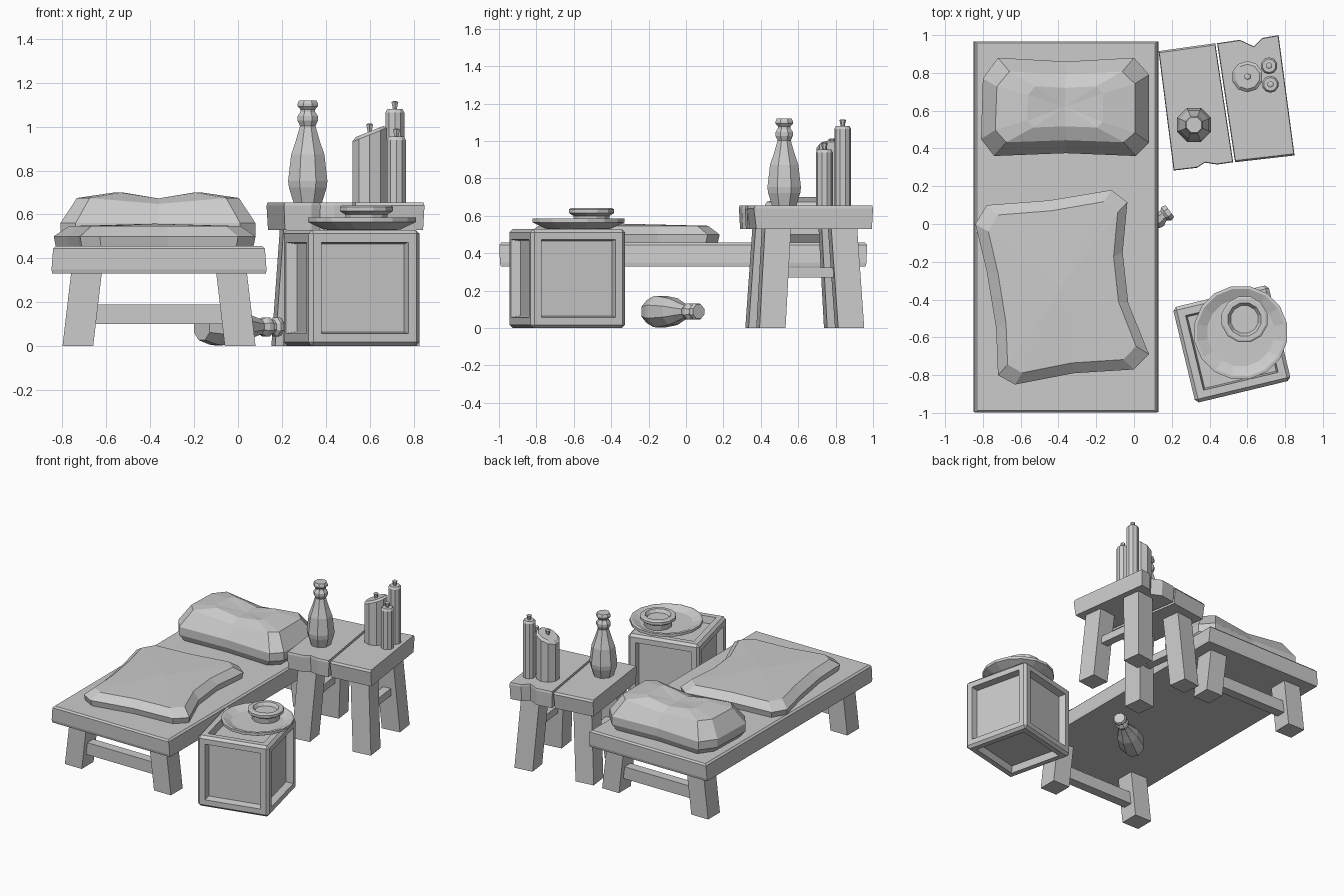
import bpy, bmesh, math
from mathutils import Vector, Matrix

if "Cube" in bpy.data.objects:
    bpy.data.objects.remove(bpy.data.objects["Cube"])


def finish(name, bm, mat=None):
    bmesh.ops.recalc_face_normals(bm, faces=bm.faces)
    me = bpy.data.meshes.new(name)
    bm.to_mesh(me)
    bm.free()
    ob = bpy.data.objects.new(name, me)
    bpy.context.collection.objects.link(ob)
    if mat:
        ob.matrix_world = mat
    return ob


def loft(name, rings, mat=None, peak=None):
    """Skin a stack of equal-length rings; cap flat, or fan the top to a peak."""
    bm = bmesh.new()
    rs = [[bm.verts.new(p) for p in r] for r in rings]
    n = len(rs[0])
    for a, b in zip(rs, rs[1:]):
        for i in range(n):
            j = (i + 1) % n
            bm.faces.new((a[i], a[j], b[j], b[i]))
    bm.faces.new(rs[0])
    if peak:
        c = bm.verts.new(peak)
        for i in range(n):
            bm.faces.new((rs[-1][i], rs[-1][(i + 1) % n], c))
    else:
        bm.faces.new(rs[-1])
    return finish(name, bm, mat)


def rect(c, sx, sy):
    return [(c[0] + i * sx / 2, c[1] + j * sy / 2, c[2])
            for i, j in ((-1, -1), (1, -1), (1, 1), (-1, 1))]


def beam(name, lo, hi, size, top=None, mat=None):
    return loft(name, [rect(lo, *size), rect(hi, *(top or size))], mat)


def lathe(name, prof, n, mat, slant=0):
    """Turned shape; slant tilts the last rings along x."""
    rings = []
    for k, (r, z) in enumerate(prof):
        s = slant if k >= len(prof) - 2 else 0
        rings.append([(r * math.cos(2 * math.pi * (i + .5) / n),
                       r * math.sin(2 * math.pi * (i + .5) / n),
                       z + s * r * math.cos(2 * math.pi * (i + .5) / n)) for i in range(n)])
    return loft(name, rings, mat)


def cushion(name, outline, levels, peak_z):
    """outline: (x, y, sag); levels: (scale x, scale y, z, sag factor)."""
    cx = (min(p[0] for p in outline) + max(p[0] for p in outline)) / 2
    cy = (min(p[1] for p in outline) + max(p[1] for p in outline)) / 2
    rings = [[(cx + (x - cx) * sx, cy + (y - cy) * sy, z - d * f) for x, y, d in outline]
             for sx, sy, z, f in levels]
    return loft(name, rings, peak=(cx, cy, peak_z))


T = Matrix.Translation

# Bed: slab, splayed legs, end stretchers
loft("bed_slab", [rect((-.36, -.015, .33), .975, 1.95), rect((-.36, -.015, .35), .98, 1.96),
                  rect((-.36, -.015, .445), .965, 1.965), rect((-.36, -.015, .457), .94, 1.945)])
for end, y in (("front", -.84), ("back", .81)):
    for side, s in (("left", -1), ("right", 1)):
        beam(f"bed_{end}_{side}_leg", (-.36 + s * .37, y, 0), (-.36 + s * .33, y, .34), (.14, .14))
    beam(f"bed_{end}_stretcher", (-.36, y, .10), (-.36, y, .19), (.60, .07))

# Pillow and blanket
cushion("pillow",
        [(-.81, .45, 0), (-.74, .36, 0), (-.36, .375, .03), (.01, .36, 0), (.08, .43, 0),
         (.08, .79, 0), (0, .88, 0), (-.36, .86, .03), (-.72, .88, 0), (-.80, .77, 0)],
        [(.92, .92, .455, 0), (1, 1, .50, 0), (1, 1, .56, 0), (.83, .72, .675, .9), (.45, .42, .70, .9)], .67)
cushion("blanket",
        [(-.84, 0, 0), (-.78, .10, 0), (-.45, .125, 0), (-.12, .18, 0), (-.035, .115, 0),
         (-.06, -.15, 0), (-.03, -.42, 0), (.08, -.69, 0), (0, -.77, 0), (-.32, -.79, 0),
         (-.63, -.85, 0), (-.72, -.80, 0), (-.73, -.55, 0), (-.78, -.25, 0)],
        [(.98, .98, .455, 0), (1, 1, .50, 0), (.85, .88, .547, 0)], .558)

# Side table: two chipped planks
planks = {
    "table_left_plank": [(.13, .915), (.21, .283), (.335, .298), (.375, .325), (.44, .315),
                         (.525, .327), (.43, .957)],
    "table_right_plank": [(.44, .957), (.535, .327), (.85, .363), (.765, 1.0), (.68, .985),
                          (.635, .94), (.56, .975)],
}
for name, pts in planks.items():
    cx = sum(p[0] for p in pts) / len(pts)
    cy = sum(p[1] for p in pts) / len(pts)
    loft(name, [[(cx + (x - cx) * s, cy + (y - cy) * s, z) for x, y in pts]
                for s, z in ((.97, .53), (1, .64), (.98, .655))])

# Side table legs and side stretchers
M = T((.49, .635, 0)) @ Matrix.Rotation(math.radians(7.2), 4, 'Z')
for side, s in (("left", -1), ("right", 1)):
    for end, e in (("front", -1), ("back", 1)):
        beam(f"table_{end}_{side}_leg", (s * .235, e * .212, 0), (s * .20, e * .178, .54),
             (.14, .14), mat=M)
    beam(f"table_{side}_stretcher", (s * .215, 0, .27), (s * .215, 0, .325), (.06, .34), mat=M)

# Crate: bevelled cube with a recessed panel in every face
bm = bmesh.new()
bmesh.ops.create_cube(bm, size=.52)
bmesh.ops.scale(bm, vec=(1, 1, 1.02), verts=bm.verts)
bmesh.ops.bevel(bm, geom=bm.edges[:], offset=.018, segments=1, affect='EDGES')
sides = [f for f in bm.faces if f.calc_area() > .1]
bmesh.ops.inset_individual(bm, faces=sides, thickness=.055)
bmesh.ops.inset_individual(bm, faces=sides, thickness=.012, depth=-.05)
finish("crate", bm, T((.518, -.635, .265)) @ Matrix.Rotation(math.radians(13.5), 4, 'Z'))

# Plate and bowl
lathe("plate", [(.14, .528), (.18, .532), (.25, .565), (.25, .585), (.235, .587), (.18, .562)], 16,
      T((.565, -.575, 0)))
lathe("bowl", [(.095, .558), (.10, .60), (.125, .615), (.125, .635), (.115, .641), (.09, .641),
               (.075, .618)], 12, T((.585, -.505, 0)))

# Bottles: one standing, one lying under the bed
bottle = [(.07, 0), (.093, .07), (.097, .10), (.082, .22), (.06, .28), (.038, .35), (.05, .375),
          (.05, .395), (.036, .415), (.036, .425), (.05, .44), (.05, .452), (.043, .467)]
lathe("standing_bottle", bottle, 8, T((.318, .525, .653)))
lathe("fallen_bottle", bottle, 8,
      T((-.165, -.19, .088)) @ Matrix.Rotation(math.radians(36), 4, 'Z')
      @ Matrix.Rotation(math.radians(90), 4, 'Y') @ Matrix.Scale(.94, 4))

# Candles with flared wicks
for name, x, y, r, top, slant in (("wide_candle", .60, .78, .083, .978, .4),
                                  ("tall_candle", .715, .838, .045, 1.08, 0),
                                  ("short_candle", .722, .74, .045, .955, 0)):
    lathe(name, [(r, .65), (r, top - .015), (r * .8, top)], 10, T((x, y, 0)), slant)
    lathe(name + "_wick", [(.008, top - .01), (.018, top + .032), (.01, top + .036)], 6, T((x, y, 0)))
